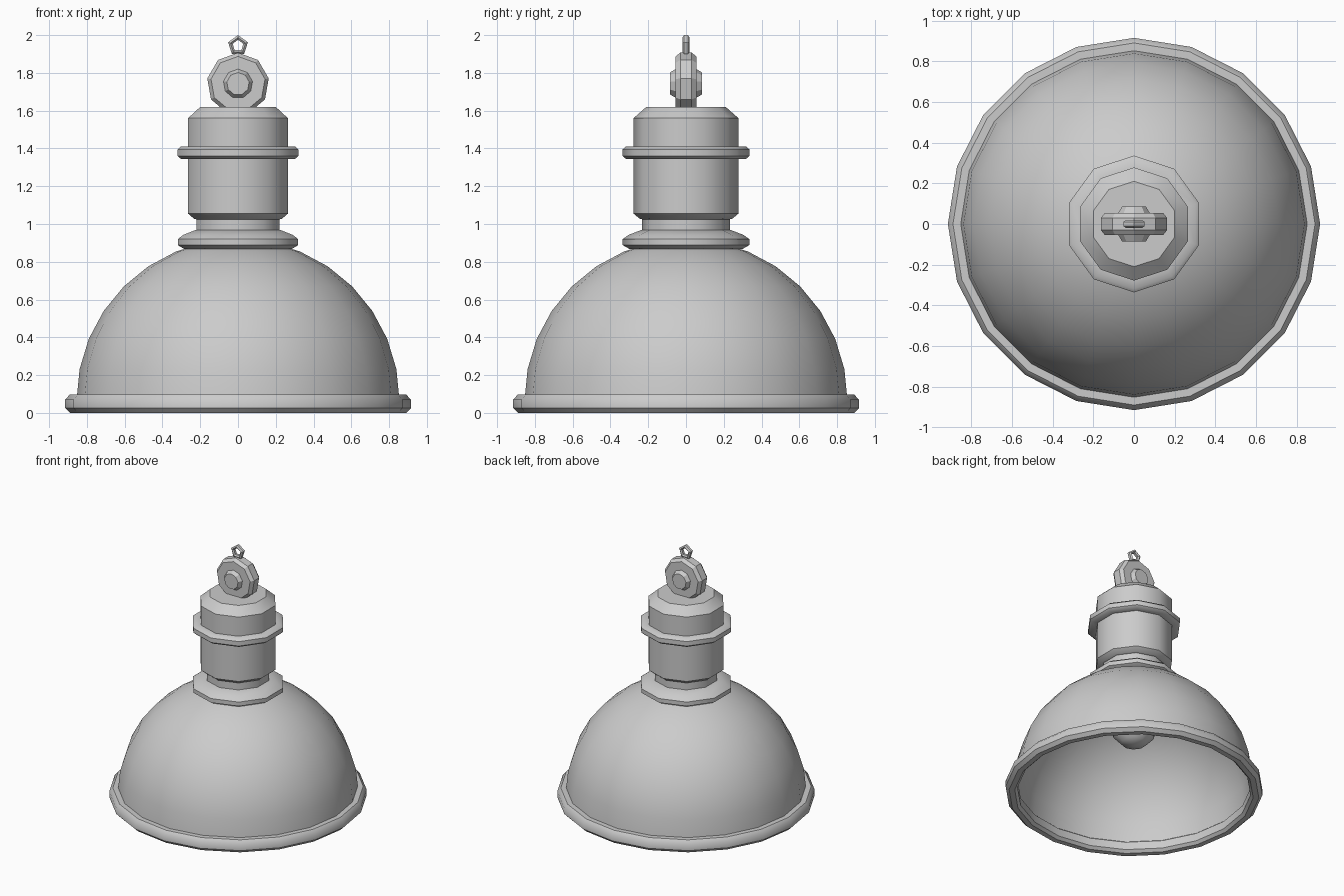
import bpy, bmesh, math
from mathutils import Matrix, Vector

if "Cube" in bpy.data.objects:
    bpy.data.objects.remove(bpy.data.objects["Cube"])


def lathe(name, profile, sides, closed=False, axis='Z', center=(0, 0, 0), angle=42):
    """Revolve (radius, height) points; one vertex row sits at +y (axis Z) or +z (axis Y)."""
    bm = bmesh.new()
    rings = []
    for i in range(sides):
        a = math.pi / 2 + 2 * math.pi * i / sides
        rings.append([bm.verts.new((r * math.cos(a), r * math.sin(a), h)) for r, h in profile])
    n = len(profile)
    for i in range(sides):
        a, b = rings[i], rings[(i + 1) % sides]
        for j in range(n if closed else n - 1):
            k = (j + 1) % n
            bm.faces.new((a[j], b[j], b[k], a[k]))
    bmesh.ops.remove_doubles(bm, verts=bm.verts, dist=1e-5)
    bmesh.ops.dissolve_degenerate(bm, dist=1e-6, edges=bm.edges)
    if axis == 'Y':
        bm.transform(Matrix.Rotation(math.pi / 2, 4, 'X'))
    bm.transform(Matrix.Translation(Vector(center)))
    bmesh.ops.recalc_face_normals(bm, faces=bm.faces)
    mesh = bpy.data.meshes.new(name)
    bm.to_mesh(mesh)
    bm.free()
    obj = bpy.data.objects.new(name, mesh)
    bpy.context.collection.objects.link(obj)
    bpy.ops.object.select_all(action='DESELECT')
    obj.select_set(True)
    bpy.context.view_layer.objects.active = obj
    bpy.ops.object.shade_smooth_by_angle(angle=math.radians(angle))
    return obj


def dome_arc(radius, base, steps=8):
    """Quarter circle from the rim up to the axis."""
    pts = [(radius * math.cos(math.pi / 2 * i / steps),
            base + radius * math.sin(math.pi / 2 * i / steps)) for i in range(steps)]
    return pts + [(0, base + radius)]


# Shade: thin hemispherical shell, outer and inner skins in one profile
lathe("shade", dome_arc(0.855, 0.065) + dome_arc(0.842, 0.065)[::-1], 20)
lathe("shade_rim", [(0.83, 0.02), (0.85, 0.0), (0.89, 0.0), (0.915, 0.025),
                    (0.915, 0.07), (0.89, 0.098), (0.85, 0.098), (0.83, 0.08)], 20, closed=True)

# Collar where the shade meets the housing
lathe("collar", [(0.22, 0.86), (0.30, 0.868), (0.335, 0.888), (0.335, 0.92),
                 (0.305, 0.942), (0.24, 0.967), (0.2, 0.967)], 10, closed=True)

# Lamp housing: narrow neck, body and chamfered cap
lathe("housing", [(0, 0.90), (0.232, 0.90), (0.232, 1.025), (0.245, 1.028), (0.278, 1.055),
                  (0.278, 1.56), (0.21, 1.62), (0, 1.62)], 10)
lathe("housing_band", [(0.26, 1.345), (0.318, 1.345), (0.336, 1.36), (0.336, 1.395),
                       (0.318, 1.41), (0.26, 1.41)], 10, closed=True)

# Hanger: upright disc with a boss on both faces
half = [(0.06, 0.085), (0.078, 0.055), (0.145, 0.055), (0.165, 0.03)]
lathe("hanger_disc", [(0, 0.085)] + half + [(r, -h) for r, h in half[::-1]] + [(0, -0.085)],
      9, axis='Y', center=(0, 0, 1.742), angle=30)

# Small five-sided hanging eye
lathe("hanging_eye", [(0.03, 0.01), (0.042, 0.019), (0.055, 0.01),
                      (0.055, -0.01), (0.042, -0.019), (0.03, -0.01)],
      5, closed=True, axis='Y', center=(0, 0, 1.945), angle=30)

# Bulb inside the shade
lathe("bulb", [(0, 0.39), (0.09, 0.415), (0.15, 0.48), (0.17, 0.56), (0.15, 0.64),
               (0.10, 0.72), (0.08, 0.80), (0.08, 0.91), (0, 0.91)], 10)
